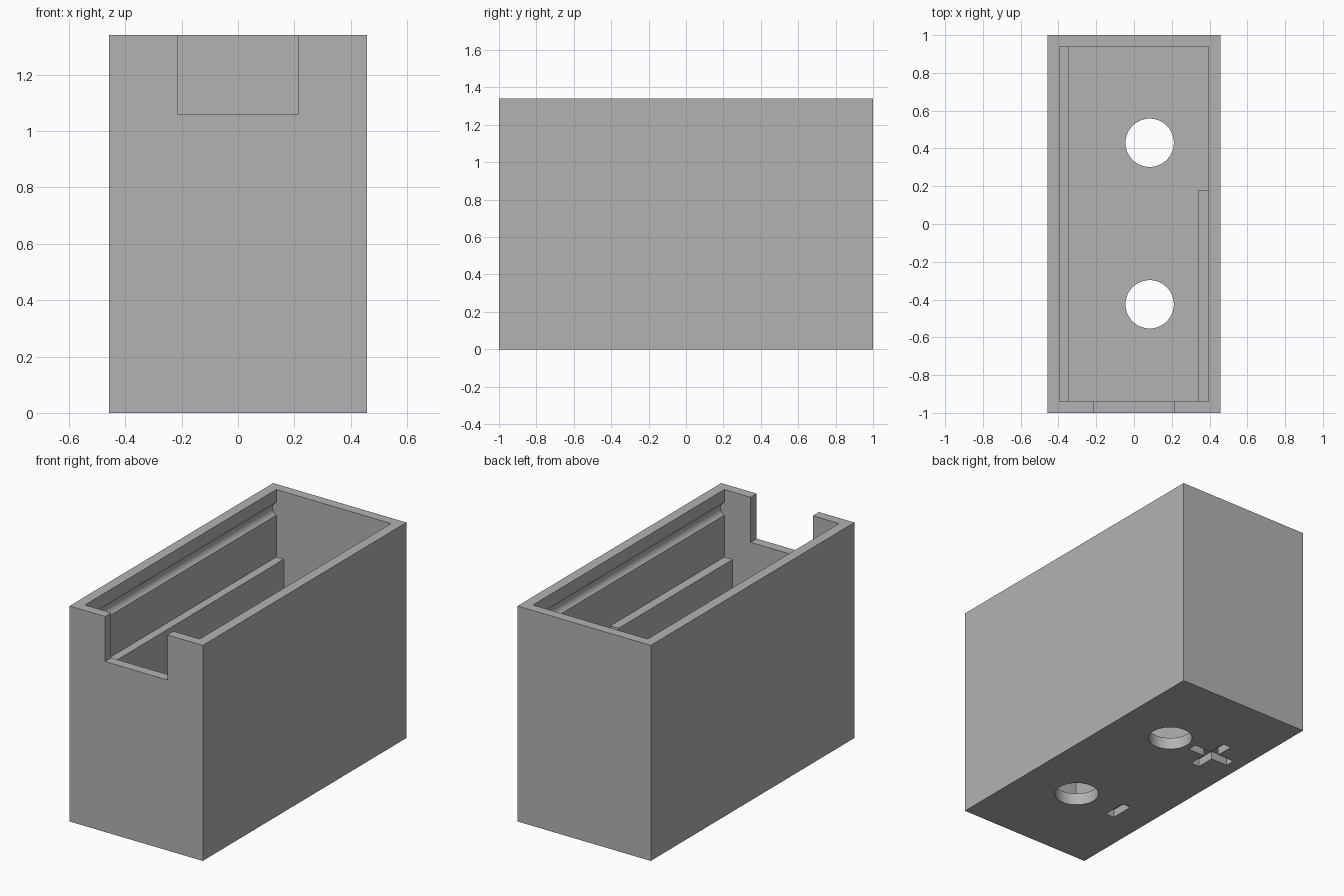
import bpy, bmesh, math
from mathutils import Matrix, Vector

cube = bpy.data.objects.get("Cube")
if cube:
    bpy.data.objects.remove(cube, do_unlink=True)

# Main sizes
HALF_X, HALF_Y, HEIGHT = 0.458, 1.0, 1.34
IN_X, IN_Y, FLOOR = 0.395, 0.94, 0.075
LEDGE_TOP = 0.92

grey = bpy.data.materials.new("plain_grey")
grey.use_nodes = True
grey.diffuse_color = (0.45, 0.45, 0.45, 1)
grey.node_tree.nodes["Principled BSDF"].inputs["Base Color"].default_value = grey.diffuse_color


def add_object(name, bm):
    bmesh.ops.recalc_face_normals(bm, faces=bm.faces)
    mesh = bpy.data.meshes.new(name)
    bm.to_mesh(mesh)
    bm.free()
    mesh.materials.append(grey)
    obj = bpy.data.objects.new(name, mesh)
    bpy.context.collection.objects.link(obj)
    return obj


def box(name, x, y, z):
    """Box from (min, max) pairs."""
    bm = bmesh.new()
    bmesh.ops.create_cube(bm, size=1)
    for v in bm.verts:
        v.co = [r[0] if c < 0 else r[1] for c, r in zip(v.co, (x, y, z))]
    return add_object(name, bm)


def prism(name, outline, axis, start, end):
    """Extrude an outline along y or z."""
    def place(p):
        return (p[0], start, p[1]) if axis == "y" else (p[0], p[1], start)
    bm = bmesh.new()
    face = bm.faces.new([bm.verts.new(place(p)) for p in outline])
    # Keep the starting cap so the prism is closed
    new = bmesh.ops.extrude_face_region(bm, geom=[face], use_keep_orig=True)["geom"]
    for v in new:
        if isinstance(v, bmesh.types.BMVert):
            setattr(v.co, axis, end)
    return add_object(name, bm)


def cut(target, cutter):
    mod = target.modifiers.new("cut", "BOOLEAN")
    mod.operation = "DIFFERENCE"
    mod.solver = "EXACT"
    mod.object = cutter
    bpy.context.view_layer.update()
    result = target.evaluated_get(bpy.context.evaluated_depsgraph_get())
    mesh = bpy.data.meshes.new_from_object(result)
    target.modifiers.clear()
    target.data = mesh
    bpy.data.objects.remove(cutter, do_unlink=True)


# Outer shell
body = box("box_body", (-HALF_X, HALF_X), (-HALF_Y, HALF_Y), (0, HEIGHT))

# Cavity, with a rounded lid groove along each long wall
groove_z, groove_r, inset = 1.22, 0.0445, 0.0195
half_angle = math.acos(inset / groove_r)
arc = [half_angle * (i / 6 - 1) for i in range(13)]
right = [(IN_X, FLOOR)]
right += [(IN_X - inset + groove_r * math.cos(a), groove_z + groove_r * math.sin(a)) for a in arc]
right += [(IN_X, HEIGHT + 0.1)]
profile = right + [(-x, z) for x, z in reversed(right)]
cut(body, prism("cavity_cutter", profile, "y", -IN_Y, IN_Y))

# Front notch
cut(body, box("notch_cutter", (-0.214, 0.214), (-1.1, -0.9), (1.06, 1.5)))

# Contact holes through the floor
for y in (-0.425, 0.43):
    circle = [(0.083 + 0.128 * math.cos(math.tau * i / 48),
               y + 0.128 * math.sin(math.tau * i / 48)) for i in range(48)]
    cut(body, prism("hole_cutter", circle, "z", -0.1, 0.2))

# Polarity marks sunk into the underside
MARK_X, ARM, W, DEPTH = -0.23, 0.145, 0.03, 0.05
quarter = [(ARM, -W), (ARM, W), (W, W)]
cross = []
for i in range(4):
    turn = Matrix.Rotation(i * math.pi / 2, 2)
    cross += [turn @ Vector(p) + Vector((MARK_X, 0.43)) for p in quarter]
cut(body, prism("plus_cutter", cross, "z", -0.1, DEPTH))
cut(body, box("minus_cutter", (MARK_X - W, MARK_X + W), (-0.495, -0.345), (-0.1, DEPTH)))

# Inner ledges: full length on one side, part length on the other
overlap = 0.01
ledges = (("right_ledge", (-IN_X - overlap, -0.343), IN_Y + overlap),
          ("left_ledge", (0.338, IN_X + overlap), 0.18))
parts = [body]
for name, xs, back in ledges:
    parts.append(box(name, xs, (-IN_Y - overlap, back), (FLOOR - overlap, LEDGE_TOP)))

# Smooth the curved walls, keep the edges sharp
bpy.ops.object.select_all(action="DESELECT")
for part in parts:
    part.select_set(True)
bpy.context.view_layer.objects.active = body
bpy.ops.object.shade_smooth_by_angle(angle=math.radians(30))
